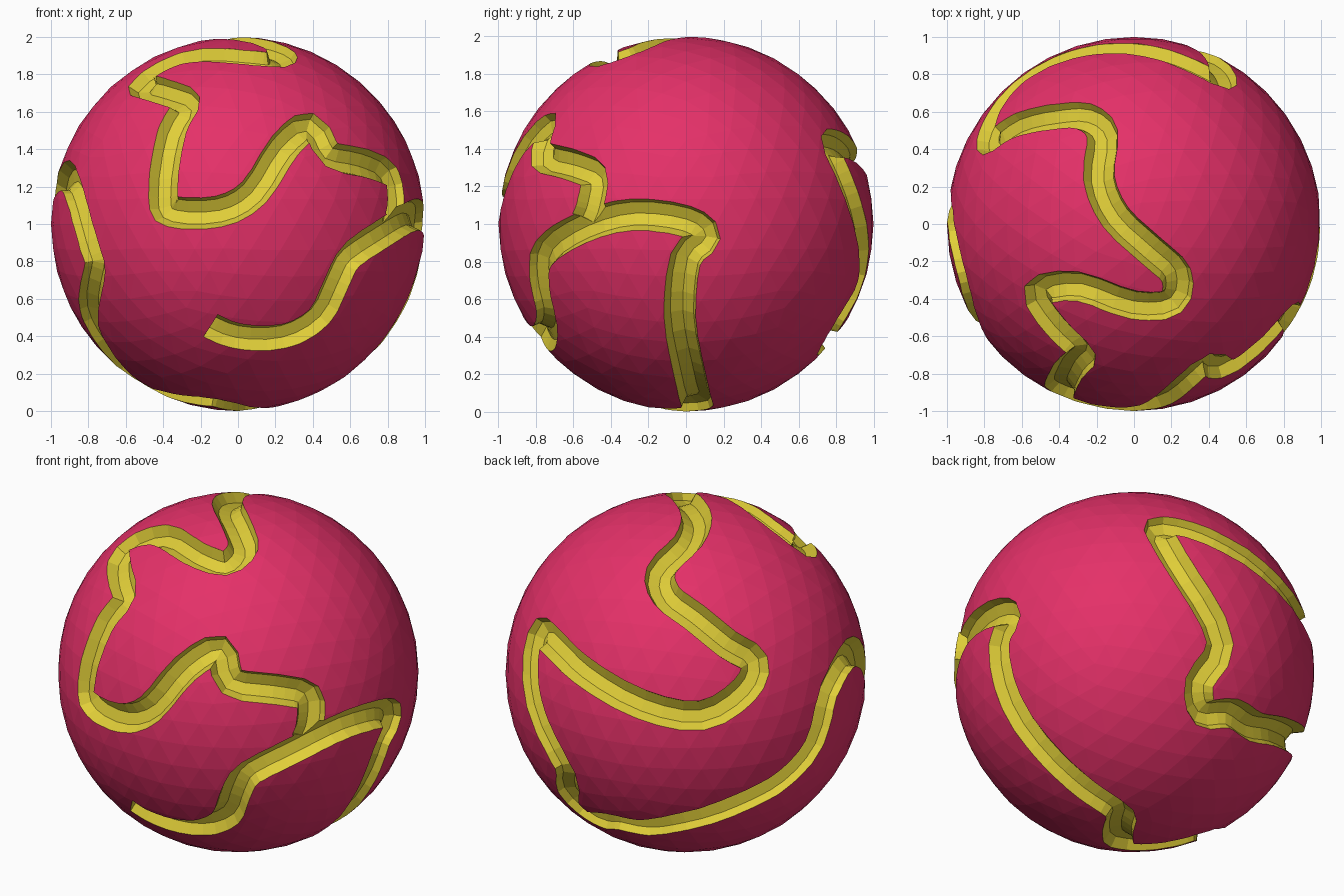
import bpy
from math import radians, sin, cos
from mathutils import Vector

cube = bpy.data.objects.get("Cube")
if cube:
    bpy.data.objects.remove(cube)

CENTRE = Vector((0, 0, 1))


def flat_colour(name, rgb):
    mat = bpy.data.materials.new(name)
    mat.use_nodes = True
    mat.diffuse_color = (*rgb, 1)
    shader = mat.node_tree.nodes["Principled BSDF"]
    shader.inputs["Base Color"].default_value = (*rgb, 1)
    shader.inputs["Roughness"].default_value = 0.8
    return mat


def on_ball(lat, lon):
    a, b = radians(lat), radians(lon)
    return Vector((cos(a) * cos(b), cos(a) * sin(b), sin(a)))


def smooth_path(points, steps):
    """Rounded path through the points, held on the unit ball."""
    padded = [points[0]] + points + [points[-1]]
    path = []
    for a, b, c, d in zip(padded, padded[1:], padded[2:], padded[3:]):
        for i in range(steps):
            t = i / steps
            p = b + (c - a) * t / 2 + (a * 2 - b * 5 + c * 4 - d) * t * t / 2
            p += (b * 3 - a - c * 3 + d) * t ** 3 / 2
            path.append(p.normalized())
    return path + [points[-1]]


# One winding groove, as latitude and longitude in degrees
front_low = [(-33, -100), (-37, -90), (-37, -72), (-30, -60), (-18, -56),
             (-9, -51), (-1, -34), (3, -17), (1, 0), (-4, 6), (-11, 0),
             (-30, -2), (-53, 2), (-67, 7)]
underside = [(-81, 20), (-84, -73), (-74, 243), (-70, 207), (-59, 180),
             (-42, 195), (-30, 202), (-16, 216), (-9, 217), (7, 209),
             (15, 196), (9, 179)]
back = [(-7, 171), (-17, 160), (-24, 144), (-32, 123), (-37, 108), (-37, 94),
        (-40, 81), (-31, 75), (-17, 80), (3, 67), (15, 61), (25, 59),
        (25, 71), (21, 86), (14, 110), (11, 130), (18, 145)]
over_top = [(26, 150), (33, 141), (43, 128), (50, 115), (59, 109), (72, 127),
            (84, 158), (80, -56), (69, -50), (62, -64), (64, -90),
            (63, -132), (50, -144), (46, -127), (41, -112)]
front_high = [(30, -114), (9, -114), (4, -111), (4, -96), (10, -85),
              (25, -74), (32, -62), (22, -57), (19, -42), (15, -31),
              (6, -31), (1, -33)]
stops = [on_ball(*p) for p in front_low + underside + back + over_top + front_high]
path = smooth_path(stops, 3)

colours = [flat_colour("raspberry red", (0.78, 0.03, 0.14)),
           flat_colour("groove yellow", (0.75, 0.62, 0.04))]

# Tube that carves the groove
curve = bpy.data.curves.new("groove_path", 'CURVE')
curve.dimensions = '3D'
curve.bevel_depth = 0.088
curve.bevel_resolution = 2
curve.use_fill_caps = True
spline = curve.splines.new('POLY')
spline.points.add(len(path) - 1)
for point, p in zip(spline.points, path):
    point.co = (*(p * 1.005 + CENTRE), 1)
tube = bpy.data.objects.new("groove_tube", curve)
bpy.context.collection.objects.link(tube)
graph = bpy.context.evaluated_depsgraph_get()
cutter_mesh = bpy.data.meshes.new_from_object(tube.evaluated_get(graph))
bpy.data.objects.remove(tube)
cutter_mesh.materials.clear()
for mat in colours:
    cutter_mesh.materials.append(mat)
for face in cutter_mesh.polygons:
    face.material_index = 1
    face.use_smooth = False
cutter = bpy.data.objects.new("groove_cutter", cutter_mesh)
cutter.hide_render = True
bpy.context.collection.objects.link(cutter)

# Faceted ball
bpy.ops.mesh.primitive_ico_sphere_add(subdivisions=4, radius=1, location=CENTRE)
ball = bpy.context.object
ball.name = "ball"
for mat in colours:
    ball.data.materials.append(mat)

# Carve the groove and keep the result as plain mesh
carve = ball.modifiers.new("carve_groove", 'BOOLEAN')
carve.operation = 'DIFFERENCE'
carve.solver = 'EXACT'
carve.use_self = True
carve.object = cutter
bpy.context.view_layer.objects.active = ball
bpy.ops.object.modifier_apply(modifier=carve.name)
bpy.data.objects.remove(cutter)
bpy.ops.object.shade_flat()
